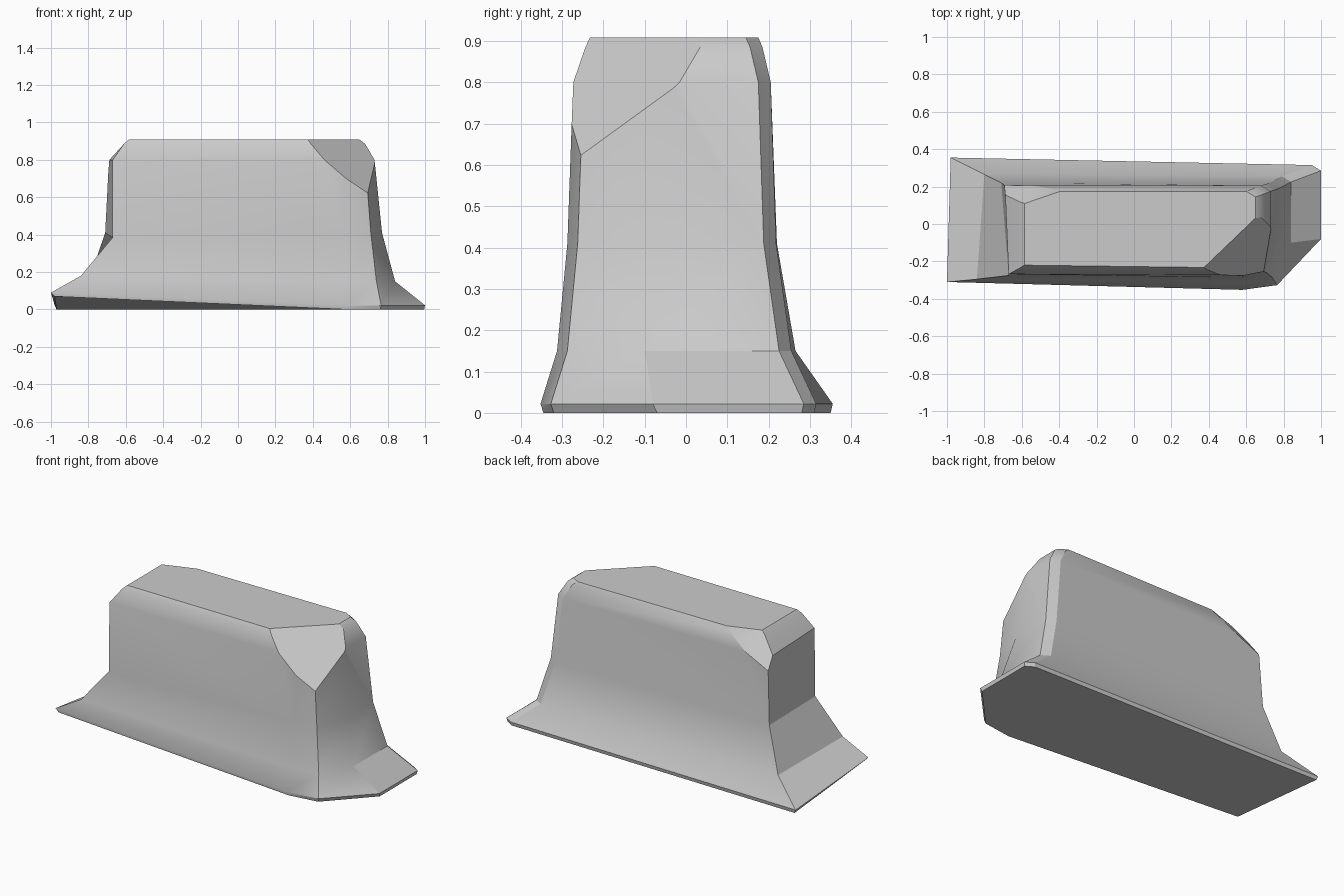
import bpy, bmesh, math
from mathutils import Vector

if "Cube" in bpy.data.objects:
    bpy.data.objects.remove(bpy.data.objects["Cube"])


def ring(z, xl, xl_back, xr, yf, yf_left, yb, yb_left, x_cham, y_cham, z_left):
    """Irregular outline; the front-left corner may sit higher than the rest."""
    return [
        (xl_back, yb_left, z), (xl, yf_left, z_left),
        (0.58, yf, z), (x_cham, yf + 0.025, z),
        (xr, y_cham, z), (xr, yb - 0.03, z), (xr - 0.05, yb, z),
    ]


# Flared foot, waist and rounded crown, from bottom to top
rings = [
    ring(0.000, -0.98, -0.97, 0.995, -0.345, -0.31, 0.31, 0.350, 0.76, -0.07, 0.07),
    ring(0.022, -1.00, -0.98, 1.000, -0.352, -0.31, 0.315, 0.355, 0.765, -0.08, 0.09),
    ring(0.150, -0.84, -0.80, 0.84, -0.312, -0.295, 0.255, 0.265, 0.74, -0.10, 0.18),
    ring(0.410, -0.67, -0.71, 0.77, -0.287, -0.275, 0.218, 0.220, 0.71, -0.06, 0.385),
    ring(0.800, -0.67, -0.69, 0.73, -0.273, -0.268, 0.205, 0.205, 0.68, -0.03, 0.80),
    ring(0.885, -0.61, -0.61, 0.68, -0.245, -0.235, 0.185, 0.185, 0.63, -0.02, 0.885),
    ring(0.908, -0.585, -0.585, 0.65, -0.235, -0.220, 0.175, 0.175, 0.60, -0.02, 0.908),
]

bm = bmesh.new()
loops = [[bm.verts.new(p) for p in r] for r in rings]
for lo, hi in zip(loops, loops[1:]):
    for i in range(len(lo)):
        j = (i + 1) % len(lo)
        bm.faces.new((lo[i], lo[j], hi[j], hi[i]))
bm.faces.new(loops[-1])
bm.faces.new(loops[0][::-1])


def chip(a, b, c):
    """Slice a corner off along the plane through three points."""
    a, b, c = Vector(a), Vector(b), Vector(c)
    n = (b - a).cross(c - a).normalized()
    if n.z < 0:
        n = -n
    res = bmesh.ops.bisect_plane(bm, geom=bm.verts[:] + bm.edges[:] + bm.faces[:],
                                 plane_co=a, plane_no=n, clear_outer=True)
    rim = [e for e in res["geom_cut"] if isinstance(e, bmesh.types.BMEdge)]
    bmesh.ops.holes_fill(bm, edges=rim, sides=0)


# Chipped corners: large front right facet, smaller back left facet
chip((0.38, -0.23, 0.905), (0.62, 0.0, 0.905), (0.69, -0.25, 0.63))
chip((-0.59, 0.11, 0.905), (-0.40, 0.175, 0.905), (-0.69, 0.20, 0.74))

bmesh.ops.recalc_face_normals(bm, faces=bm.faces[:])
mesh = bpy.data.meshes.new("stone_block")
bm.to_mesh(mesh)
bm.free()
block = bpy.data.objects.new("stone_block", mesh)
bpy.context.collection.objects.link(block)
bpy.context.view_layer.objects.active = block
block.select_set(True)
bpy.ops.object.shade_smooth_by_angle(angle=math.radians(25))
